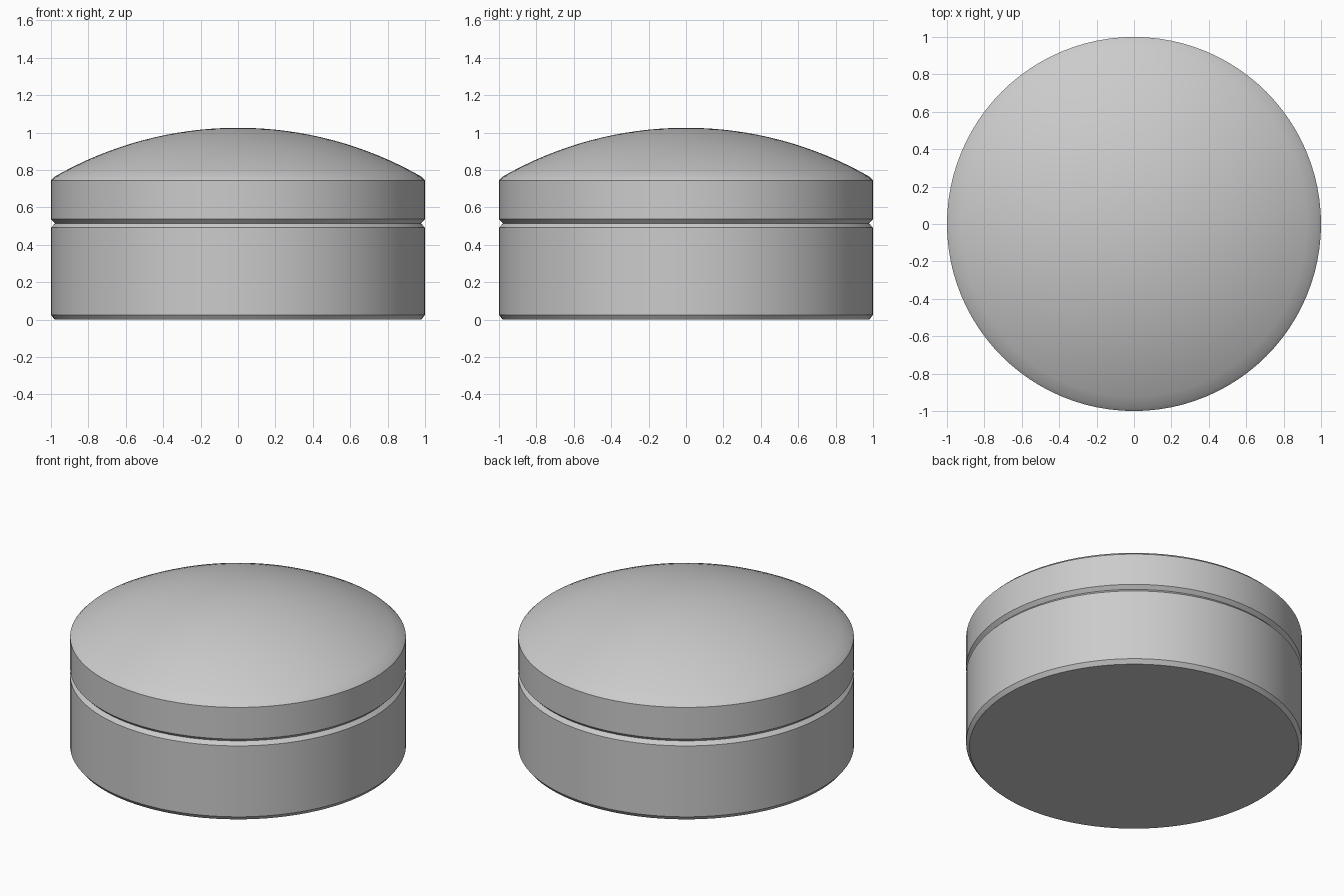
import bpy, bmesh, math

SEGMENTS = 96

cube = bpy.data.objects.get("Cube")
if cube:
    bpy.data.objects.remove(cube, do_unlink=True)

grey = bpy.data.materials.new("plain grey")
grey.use_nodes = True
colour = (0.6, 0.6, 0.6, 1)
grey.diffuse_color = colour
grey.node_tree.nodes["Principled BSDF"].inputs["Base Color"].default_value = colour


def lathe(name, profile):
    """Spin a radius/height profile, starting and ending on the axis, into a solid."""
    bm = bmesh.new()
    verts = [bm.verts.new((r, 0, z)) for r, z in profile]
    edges = [bm.edges.new(pair) for pair in zip(verts, verts[1:])]
    bmesh.ops.spin(bm, geom=verts + edges, cent=(0, 0, 0), axis=(0, 0, 1),
                   angle=math.tau, steps=SEGMENTS)
    bmesh.ops.remove_doubles(bm, verts=bm.verts, dist=0.0001)
    bmesh.ops.recalc_face_normals(bm, faces=bm.faces)
    mesh = bpy.data.meshes.new(name)
    bm.to_mesh(mesh)
    bm.free()
    mesh.materials.append(grey)
    obj = bpy.data.objects.new(name, mesh)
    bpy.context.collection.objects.link(obj)
    bpy.ops.object.select_all(action="DESELECT")
    obj.select_set(True)
    bpy.context.view_layer.objects.active = obj
    bpy.ops.object.shade_smooth_by_angle(angle=math.radians(30))
    return obj


# Round base with chamfered rims
SEAM = 0.515
INNER = 0.978
lathe("base", [(0, 0), (0.98, 0), (1, 0.026), (1, 0.492), (INNER, SEAM), (0, SEAM)])

# Lid: chamfered band under a shallow spherical dome
rim_r, rim_z, top_z = 0.98, 0.765, 1.026
rise = top_z - rim_z
radius = (rim_r ** 2 + rise ** 2) / (2 * rise)
half_angle = math.asin(rim_r / radius)
steps = 16
dome = []
for i in range(steps, -1, -1):
    a = half_angle * i / steps
    dome.append((radius * math.sin(a), top_z - radius * (1 - math.cos(a))))
lathe("lid", [(0, SEAM), (INNER, SEAM), (1, 0.537), (1, 0.745)] + dome)
